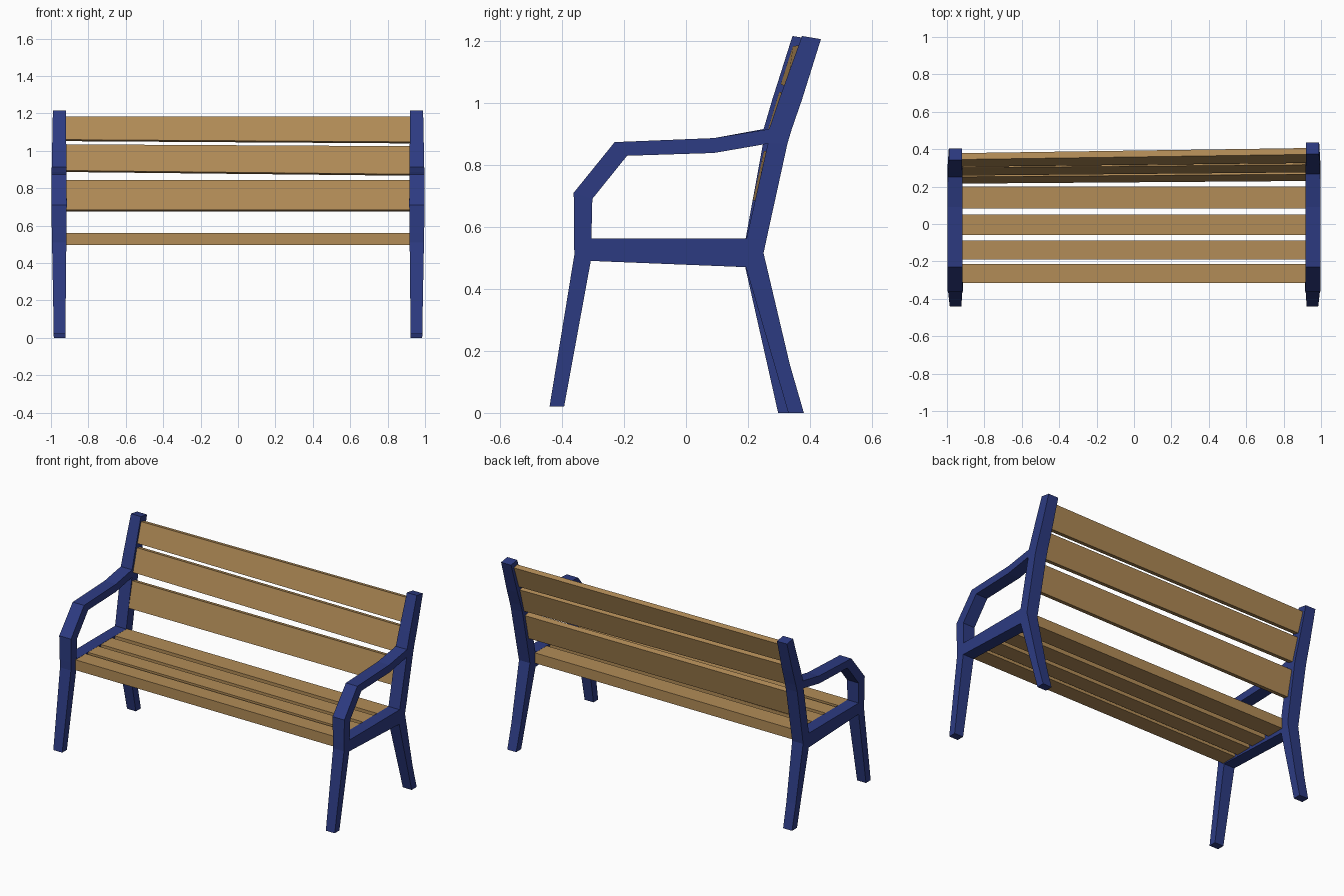
import bpy, bmesh

if "Cube" in bpy.data.objects:
    bpy.data.objects.remove(bpy.data.objects["Cube"])


def material(name, rgb):
    m = bpy.data.materials.new(name)
    m.diffuse_color = (*rgb, 1)
    m.use_nodes = True
    m.node_tree.nodes["Principled BSDF"].inputs["Base Color"].default_value = m.diffuse_color
    return m


BLUE = material("blue paint", (0.026, 0.044, 0.225))
WOOD = material("warm wood", (0.445, 0.262, 0.095))


def finish(bm, name, mat):
    bmesh.ops.recalc_face_normals(bm, faces=bm.faces[:])
    me = bpy.data.meshes.new(name)
    bm.to_mesh(me)
    bm.free()
    me.materials.append(mat)
    ob = bpy.data.objects.new(name, me)
    bpy.context.collection.objects.link(ob)
    return ob


# Side frame profile (y, z)
P = dict(
    foot_a=(-.44, .02), foot_b=(-.393, .02), knee_a=(-.36, .51), knee_b=(-.307, .49),
    seat_a=(-.361, .56), seat_b=(-.305, .562), arm_a=(-.362, .71), arm_b=(-.302, .69),
    bend_a=(-.23, .873), bend_b=(-.19, .829), mid_a=(.09, .886), mid_b=(.09, .838),
    end_a=(.268, .915), end_b=(.264, .868), rail_b=(.193, .47), rail_a=(.195, .562),
    hip=(.25, .515), hip_up=(.26, .562), shin_a=(.285, .155), shin_b=(.335, .155),
    heel_a=(.33, 0), heel_b=(.38, 0), post_1=(.327, .868), post_2=(.341, .915),
    high_a=(.30, 1.01), high_b=(.374, 1.01), top_a=(.374, 1.215), top_b=(.435, 1.205))
QUADS = [
    "foot_a foot_b knee_b knee_a", "knee_a knee_b seat_b seat_a", "seat_a seat_b arm_b arm_a",
    "arm_a arm_b bend_b bend_a", "bend_a bend_b mid_b mid_a", "mid_a mid_b end_b end_a",
    "knee_b rail_b rail_a seat_b", "rail_b hip hip_up rail_a", "heel_a heel_b shin_b shin_a",
    "shin_a shin_b hip rail_b", "rail_a hip_up post_1 end_b", "end_b post_1 post_2 end_a",
    "end_a post_2 high_b high_a", "high_a high_b top_b top_a"]


def lean(y, z):
    """The left frame's back post and rear leg sit slightly further forward."""
    if y < .18:
        return 0
    return -.03 * (z - .5) / .7 if z > .5 else -.033 * (.5 - z) / .5


def frame(name, side):
    bm = bmesh.new()
    rings = []
    for outer in (0, 1):
        ring = {}
        for k, (y, z) in P.items():
            # arms are a little wider than the feet and post tops
            wide = 1 - min(abs(z - .75) / .7, 1)
            x = (.985 + .014 * wide) if outer else (.923 - .008 * wide)
            ring[k] = bm.verts.new((side * x, y + (lean(y, z) if side < 0 else 0), z))
        rings.append(ring)
    edges = {}
    for q in QUADS:
        ks = q.split()
        for r in rings:
            bm.faces.new([r[k] for k in ks])
        for a, b in zip(ks, ks[1:] + ks[:1]):
            edges.setdefault(frozenset((a, b)), []).append((a, b))
    # close the rim along edges used by one cell only
    for uses in edges.values():
        if len(uses) == 1:
            a, b = uses[0]
            bm.faces.new([rings[0][a], rings[0][b], rings[1][b], rings[1][a]])
    bmesh.ops.dissolve_limit(bm, angle_limit=.01, verts=bm.verts[:], edges=bm.edges[:])
    return finish(bm, name, BLUE)


frame("right_frame", 1)
frame("left_frame", -1)


# Slat: box lofted between a left and a right cross-section
def slat(name, left, right):
    bm = bmesh.new()
    a = [bm.verts.new((-.922, y, z)) for y, z in left]
    b = [bm.verts.new((.922, y, z)) for y, z in right]
    bm.faces.new(a)
    bm.faces.new(b)
    for i in range(4):
        j = (i + 1) % 4
        bm.faces.new([a[i], a[j], b[j], b[i]])
    return finish(bm, name, WOOD)


# Seat slats
for i, (y0, y1) in enumerate([(-.315, -.213), (-.19, -.087), (-.06, .05), (.082, .2)]):
    sec = [(y0, .496), (y1, .496), (y1, .561), (y0, .561)]
    slat(f"seat_slat_{i + 1}", sec, sec)


# Back slats: front bottom and front top points at each end
def section(y0, z0, y1, z1, t=.034):
    return [(y0, z0), (y0 + t, z0 - .008), (y1 + t, z1 - .008), (y1, z1)]


BACK = [
    ((.216, .685, .252, .845), (.230, .685, .266, .843)),
    ((.259, .895, .301, .1035 * 10), (.276, .875, .317, 1.025)),
    ((.306, 1.06, .345, 1.183), (.326, 1.048, .372, 1.185))]
for i, (l, r) in enumerate(BACK):
    slat(f"back_slat_{i + 1}", section(*l), section(*r))
